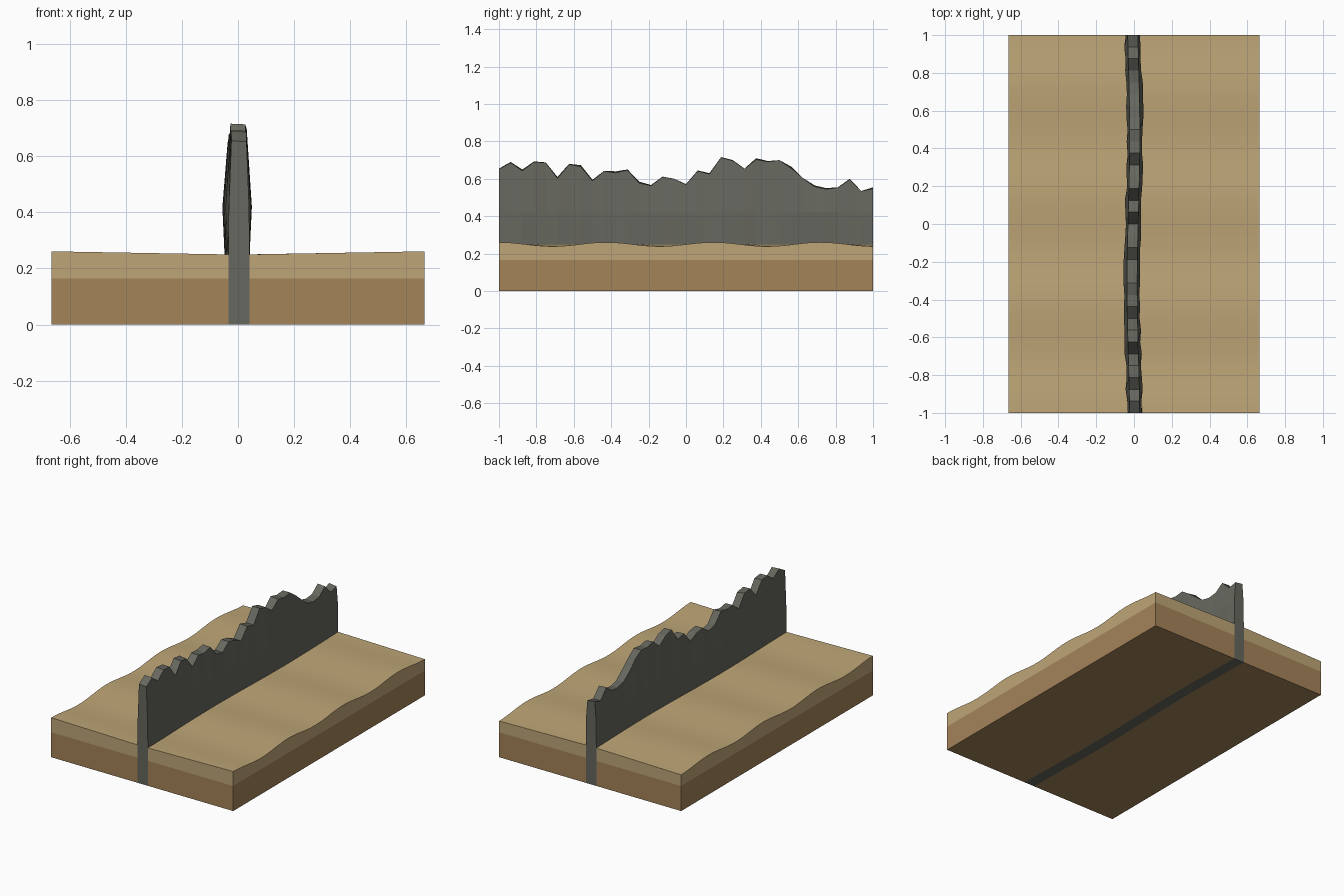
import bpy, bmesh, math, random

if "Cube" in bpy.data.objects:
    bpy.data.objects.remove(bpy.data.objects["Cube"])

random.seed(4)
HALF_X, SOIL_TOP, SAND_TOP = 0.665, 0.165, 0.25


def material(name, r, g, b):
    """Flat colour given as 0-255 display values, stored as linear."""
    lin = [((c / 255 + 0.055) / 1.055) ** 2.4 for c in (r, g, b)]
    m = bpy.data.materials.new(name)
    m.diffuse_color = (*lin, 1)
    m.use_nodes = True
    m.node_tree.nodes["Principled BSDF"].inputs["Base Color"].default_value = m.diffuse_color
    return m


sand_mat = material("sand", 190, 166, 119)
soil_mat = material("brown_soil", 164, 131, 89)
rock_mat = material("grey_rock", 102, 103, 94)


def loft(name, sections, mat, smooth=False):
    """Join (y, [(x, z), ...]) cross-sections into a closed solid along y."""
    bm = bmesh.new()
    rings = [[bm.verts.new((x, y, z)) for x, z in pts] for y, pts in sections]
    for a, b in zip(rings, rings[1:]):
        n = len(a)
        for i in range(n):
            j = (i + 1) % n
            bm.faces.new((a[i], a[j], b[j], b[i]))
    bm.faces.new(rings[0])
    bm.faces.new(rings[-1])
    bmesh.ops.recalc_face_normals(bm, faces=bm.faces)
    mesh = bpy.data.meshes.new(name)
    bm.to_mesh(mesh)
    bm.free()
    mesh.materials.append(mat)
    obj = bpy.data.objects.new(name, mesh)
    bpy.context.collection.objects.link(obj)
    if smooth:
        bpy.ops.object.select_all(action='DESELECT')
        obj.select_set(True)
        bpy.context.view_layer.objects.active = obj
        bpy.ops.object.shade_smooth_by_angle(angle=math.radians(30))
    return obj


def centre(y):
    """Slight sideways wander of the wall."""
    return -0.003 + 0.007 * math.sin(4.0 * y - 0.3)


def wall_edge(y, side):
    return centre(y) + side * 0.038


def dune(y):
    """Ripple height at the outer edge of the sand."""
    return SAND_TOP + 0.011 * math.cos(2 * math.pi * (y + 1) / 0.573)


# Ground: a soil block and a rippled sand layer on each side of the wall
ys = [-1 + i / 32 for i in range(65)]
for side, label in ((-1, "left"), (1, "right")):
    out = side * HALF_X
    loft(label + "_soil", [(y, [(out, 0), (out, SOIL_TOP),
                                (wall_edge(y, side), SOIL_TOP), (wall_edge(y, side), 0)])
                           for y in ys], soil_mat)
    loft(label + "_sand", [(y, [(out, SOIL_TOP), (out, dune(y)),
                                (wall_edge(y, side), SAND_TOP),
                                (wall_edge(y, side), SOIL_TOP)])
                           for y in ys], sand_mat, True)

# Rock wall: jagged crest heights from front to back
crest = [0.655, 0.69, 0.65, 0.693, 0.688, 0.61, 0.68, 0.673, 0.595, 0.643, 0.64,
         0.65, 0.585, 0.567, 0.612, 0.60, 0.572, 0.645, 0.63, 0.716, 0.70,
         0.655, 0.71, 0.695, 0.70, 0.665, 0.605, 0.565, 0.55, 0.555, 0.60,
         0.535, 0.555]
sections = []
for i, top in enumerate(crest):
    y = -1 + i / 16
    c = centre(y)
    bulge_l, bulge_r = (random.uniform(0.036, 0.047) for _ in range(2))
    if i == 0:
        bulge_l = bulge_r = 0.036
    slant = random.uniform(0, 0.009)
    sections.append((y, [
        (wall_edge(y, -1), 0), (wall_edge(y, -1), SAND_TOP), (c - bulge_l, 0.42),
        (c - 0.027, top), (c + 0.027, top - slant),
        (c + bulge_r, 0.42), (wall_edge(y, 1), SAND_TOP), (wall_edge(y, 1), 0)]))
loft("rock_wall", sections, rock_mat)
